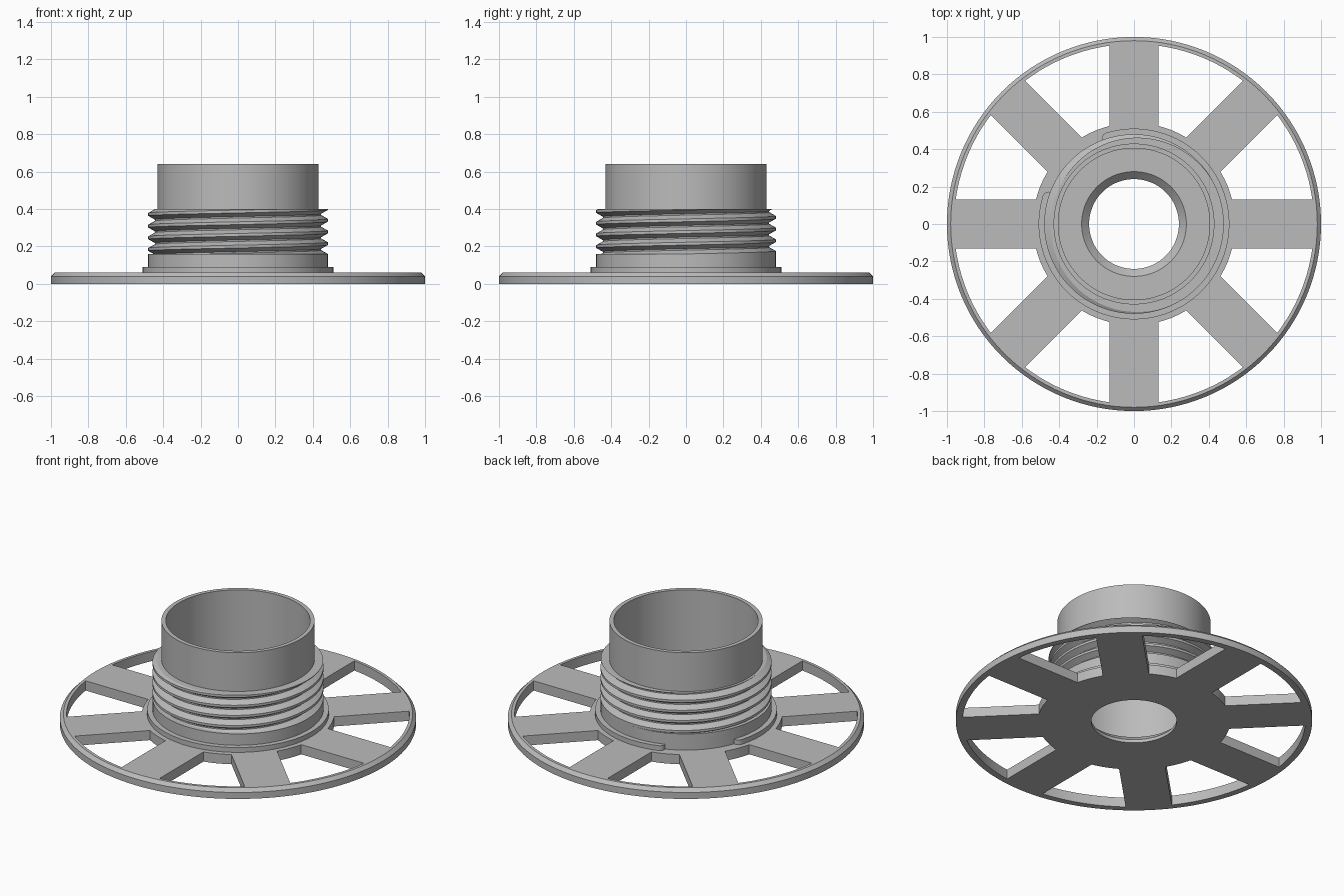
import bpy, bmesh
from math import sin, cos, pi, radians, asin, sqrt

cube = bpy.data.objects.get("Cube")
if cube:
    bpy.data.objects.remove(cube, do_unlink=True)

SEG = 128
grey = bpy.data.materials.new("plain grey")
grey.use_nodes = True
grey.diffuse_color = (0.5, 0.5, 0.5, 1)
grey.node_tree.nodes["Principled BSDF"].inputs["Base Color"].default_value = (0.5, 0.5, 0.5, 1)


def polar(r, a, z):
    return (r * cos(a), r * sin(a), z)


def finish(name, bm):
    bmesh.ops.remove_doubles(bm, verts=bm.verts, dist=1e-5)
    bmesh.ops.recalc_face_normals(bm, faces=bm.faces)
    mesh = bpy.data.meshes.new(name)
    bm.to_mesh(mesh)
    bm.free()
    mesh.materials.append(grey)
    obj = bpy.data.objects.new(name, mesh)
    bpy.context.collection.objects.link(obj)
    return obj


def smooth(obj):
    bpy.ops.object.select_all(action='DESELECT')
    obj.select_set(True)
    bpy.context.view_layer.objects.active = obj
    bpy.ops.object.shade_smooth_by_angle(angle=radians(25))


def skin(bm, columns):
    # Quads between neighbouring columns of points
    cols = [[bm.verts.new(p) for p in c] for c in columns]
    for a, b in zip(cols, cols[1:]):
        for i in range(len(a) - 1):
            bm.faces.new((a[i], b[i], b[i + 1], a[i + 1]))


def lathe(name, profile):
    bm = bmesh.new()
    ring = profile + profile[:1]
    skin(bm, [[polar(r, 2 * pi * i / SEG, z) for r, z in ring] for i in range(SEG + 1)])
    return finish(name, bm)


def prism(bm, outline, z0, z1):
    face = bm.faces.new([bm.verts.new(polar(r, a, z0)) for r, a in outline])
    new = bmesh.ops.extrude_face_region(bm, geom=[face])["geom"]
    bmesh.ops.translate(bm, vec=(0, 0, z1 - z0),
                        verts=[v for v in new if isinstance(v, bmesh.types.BMVert)])


def arc(r, a0, a1, n):
    return [(r, a0 + (a1 - a0) * i / n) for i in range(n + 1)]


# Spoked base disc with bevelled rim and countersunk centre hole
base = lathe("spoked_base", [(0.24, 0), (1, 0), (1, 0.04), (0.98, 0.06), (0.28, 0.06), (0.24, 0.02)])
HALF, HUB, RIM = 0.13, 0.54, 0.962
bm = bmesh.new()
for k in range(8):
    a0, a1 = k * pi / 4, (k + 1) * pi / 4
    hub, rim = asin(HALF / HUB), asin(HALF / RIM)
    prism(bm, arc(HUB, a0 + hub, a1 - hub, 8) + arc(RIM, a1 - rim, a0 + rim, 20), -0.1, 0.2)
cutter = finish("window_cutter", bm)
cutter.hide_render = True
cut = base.modifiers.new("windows", 'BOOLEAN')
cut.operation, cut.solver, cut.object = 'DIFFERENCE', 'EXACT', cutter
bpy.context.view_layer.objects.active = base
bpy.ops.object.modifier_apply(modifier=cut.name)
bpy.data.objects.remove(cutter, do_unlink=True)
smooth(base)

# Neck and open tube
smooth(lathe("neck_and_tube", [(0.48, 0.06), (0.48, 0.16), (0.43, 0.16), (0.43, 0.64),
                               (0.405, 0.64), (0.405, 0.06)]))

# Low lip around the neck, open at the back, with rounded ends
START, END, TURN, IN, OUT = radians(159), radians(471), 0.07, 0.475, 0.51
outer = []
for i in range(9):
    t = i / 8 * pi / 2
    outer.append((IN + (OUT - IN) * sin(t), TURN * (1 - cos(t))))
outline = [(r, START + a) for r, a in outer]
outline += arc(OUT, START + TURN, END - TURN, 110)[1:-1]
outline += [(r, END - a) for r, a in reversed(outer)]
outline += arc(IN, END, START, 110)[1:-1]
bm = bmesh.new()
prism(bm, outline, 0.06, 0.09)
smooth(finish("neck_lip", bm))

# Right-handed screw thread, trimmed flat at both ends
PITCH, LOW, HIGH, CREST, ROOT, PHASE = 0.0625, 0.16, 0.4, 0.48, 0.445, 0.34
TOOTH = [(-0.12, CREST), (0.12, CREST), (0.44, ROOT), (0.56, ROOT), (0.88, CREST)]


def thread_radius(turn):
    t = (turn + 0.12) % 1 - 0.12
    for (t0, r0), (t1, r1) in zip(TOOTH, TOOTH[1:]):
        if t <= t1:
            return r0 + (r1 - r0) * (t - t0) / (t1 - t0)
    return CREST


columns = []
for i in range(SEG + 1):
    a = 2 * pi * i / SEG
    shift = PHASE + PITCH * i / SEG
    col = [polar(0.42, a, LOW)]
    for k in range(-5, 3):
        for t, r in TOOTH[:-1]:
            z = shift + PITCH * (k + t)
            if z < LOW or z > HIGH:
                z = min(max(z, LOW), HIGH)
                r = thread_radius((z - shift) / PITCH)
            col.append(polar(r, a, z))
    columns.append(col + [polar(0.42, a, HIGH)])
bm = bmesh.new()
skin(bm, columns)
smooth(finish("screw_thread", bm))
